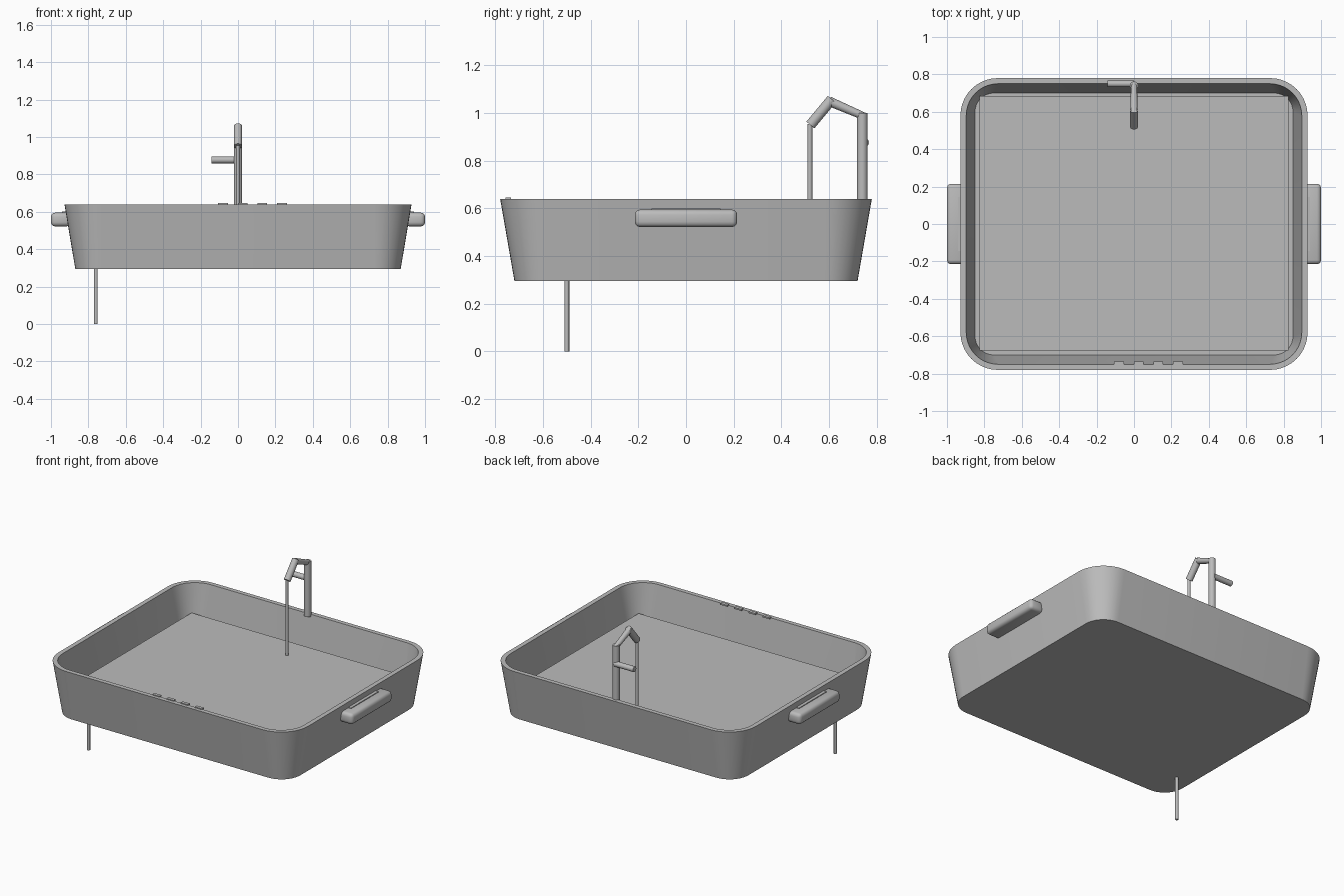
import bpy, bmesh, math
from mathutils import Vector

if "Cube" in bpy.data.objects:
    bpy.data.objects.remove(bpy.data.objects["Cube"])

grey = bpy.data.materials.new("light_grey")
grey.diffuse_color = (0.5, 0.5, 0.5, 1)
grey.use_nodes = True
grey.node_tree.nodes["Principled BSDF"].inputs["Base Color"].default_value = grey.diffuse_color


def finish(name, bm):
    bmesh.ops.recalc_face_normals(bm, faces=bm.faces)
    me = bpy.data.meshes.new(name)
    bm.to_mesh(me)
    bm.free()
    me.materials.append(grey)
    ob = bpy.data.objects.new(name, me)
    bpy.context.collection.objects.link(ob)
    bpy.ops.object.select_all(action='DESELECT')
    ob.select_set(True)
    bpy.context.view_layer.objects.active = ob
    bpy.ops.object.shade_smooth_by_angle(angle=math.radians(35))
    return ob


def rounded_ring(bm, hx, hy, r, z, seg=10):
    verts = []
    for q, (sx, sy) in enumerate([(1, 1), (-1, 1), (-1, -1), (1, -1)]):
        for i in range(seg + 1):
            a = math.pi / 2 * (q + i / seg)
            verts.append(bm.verts.new((sx * (hx - r) + r * math.cos(a),
                                       sy * (hy - r) + r * math.sin(a), z)))
    return verts


def box(name, lo, hi, bevel=0, seg=3):
    bm = bmesh.new()
    bmesh.ops.create_cube(bm, size=1)
    for v in bm.verts:
        v.co = [lo[i] + (v.co[i] + 0.5) * (hi[i] - lo[i]) for i in range(3)]
    if bevel:
        bmesh.ops.bevel(bm, geom=bm.edges[:], offset=bevel, segments=seg,
                        profile=0.5, affect='EDGES')
    return finish(name, bm)


def rod(name, a, b, r1, r2=None, seg=20):
    a, b = Vector(a), Vector(b)
    bm = bmesh.new()
    bmesh.ops.create_cone(bm, cap_ends=True, segments=seg, radius1=r1,
                          radius2=r2 or r1, depth=(b - a).length)
    ob = finish(name, bm)
    ob.location = (a + b) / 2
    ob.rotation_euler = (b - a).to_track_quat('Z', 'Y').to_euler()
    return ob


# Basin: tapered rounded tub with a flat rim
bm = bmesh.new()
rings = [rounded_ring(bm, *p) for p in (
    (0.87, 0.72, 0.14, 0.295), (0.928, 0.78, 0.20, 0.64),
    (0.897, 0.75, 0.17, 0.64), (0.85, 0.70, 0.10, 0.34))]
for r1, r2 in zip(rings, rings[1:]):
    for i in range(len(r1)):
        j = (i + 1) % len(r1)
        bm.faces.new((r1[i], r1[j], r2[j], r2[i]))
bm.faces.new(rings[0])
bm.faces.new(rings[-1])
finish("basin", bm)

# Raised square-cornered floor inside the basin
box("basin_floor", (-0.825, -0.675, 0.335), (0.825, 0.685, 0.45))

# Side handles with a thin grip pad on top
for s, side in ((1, "right"), (-1, "left")):
    xs = sorted((s * 0.895, s * 1.0))
    box(side + "_handle", (xs[0], -0.215, 0.522), (xs[1], 0.215, 0.595), 0.022)
    xs = sorted((s * 0.905, s * 0.942))
    box(side + "_grip_pad", (xs[0], -0.145, 0.592), (xs[1], 0.145, 0.6))

# Control buttons along the front rim
for i in range(4):
    x = -0.08 + i * 0.105
    box("button_%d" % (i + 1), (x - 0.026, -0.757, 0.636), (x + 0.026, -0.735, 0.646))

# Faucet: post, two-piece spout, lever and water stream
rod("faucet_post", (0, 0.74, 0.63), (0, 0.74, 1.0), 0.022)
rod("spout_arm", (0, 0.75, 0.985), (0, 0.60, 1.05), 0.016, 0.02)
rod("spout_nozzle", (0, 0.612, 1.058), (0, 0.522, 0.95), 0.022)
lever = rod("faucet_lever", (0, 0.75, 0.877), (-0.143, 0.75, 0.877), 0.018)
rod("water_stream", (0, 0.52, 0.45), (0, 0.52, 0.955), 0.01, seg=12)

# Drain pipe under the basin
rod("drain_pipe", (-0.76, -0.5, 0), (-0.76, -0.5, 0.3), 0.01, seg=12)
